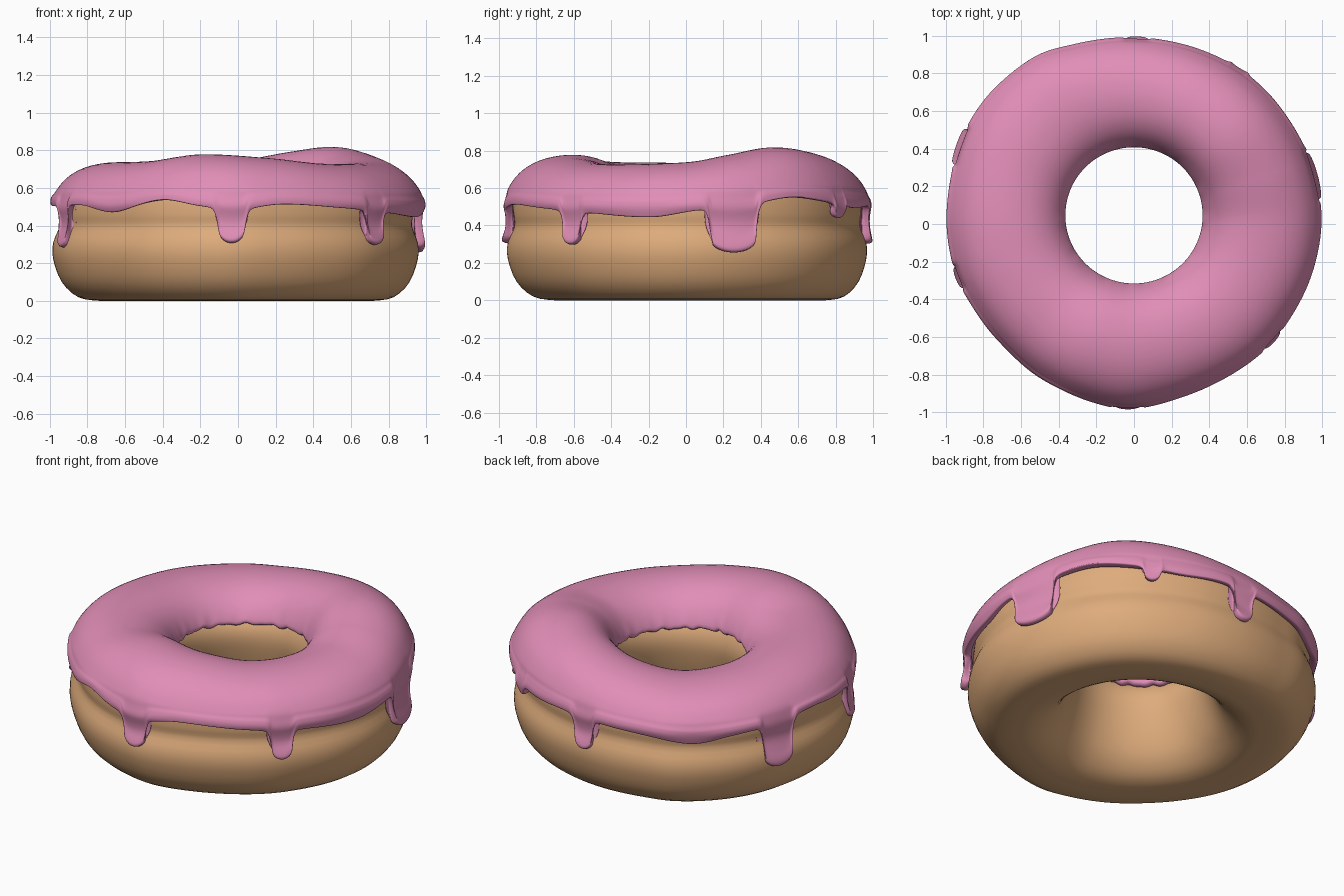
import bpy, bmesh
from math import sin, cos, radians, exp, sqrt

if "Cube" in bpy.data.objects:
    bpy.data.objects.remove(bpy.data.objects["Cube"])

def hermite(keys, x, period=None):
    """Smooth curve through (x, y) keys, optionally periodic."""
    if period:
        x %= period
        keys = ([(a - period, b) for a, b in keys[-2:]] + keys
                + [(a + period, b) for a, b in keys[:2]])
    n = len(keys)
    x = min(max(x, keys[0][0]), keys[-1][0])
    i = max(j for j in range(n - 1) if keys[j][0] <= x)

    def slope(j):
        a, b = keys[max(j - 1, 0)], keys[min(j + 1, n - 1)]
        return (b[1] - a[1]) / (b[0] - a[0])
    (x0, y0), (x1, y1) = keys[i], keys[i + 1]
    h = x1 - x0
    t = (x - x0) / h
    return ((2*t**3 - 3*t*t + 1) * y0 + (t**3 - 2*t*t + t) * h * slope(i)
            + (3*t*t - 2*t**3) * y1 + (t**3 - t*t) * h * slope(i + 1))

def sample(pts, steps, closed=False):
    """Smooth 2D profile through the points."""
    n = len(pts)
    keys = [[(i, p[k]) for i, p in enumerate(pts)] for k in (0, 1)]
    per = n if closed else None
    count = n * steps if closed else (n - 1) * steps + 1
    return [[hermite(keys[k], j / steps, per) for k in (0, 1)] for j in range(count)]

# Angle tables (degrees): outer radius, height of the top, hem of the icing
RADIUS = [(0, .99), (22, .99), (45, .995), (70, .985), (90, .985), (108, 1.0), (120, 1.03),
          (135, 1.03), (150, 1.02), (165, 1.0), (180, .99), (197, .975), (210, .955),
          (225, .945), (240, .955), (255, .965), (268, .975), (285, .95), (300, .945),
          (318, .96), (330, .965), (345, .98)]
TOP = [(0, .74), (20, .78), (42, .82), (65, .795), (90, .745), (120, .705), (150, .715),
       (180, .735), (225, .745), (252, .78), (285, .76), (315, .73)]
HEM = [(3, .475), (20, .51), (35, .55), (50, .525), (65, .49), (80, .50), (100, .48),
       (115, .46), (128, .43), (140, .47), (170, .52), (185, .50), (210, .505), (225, .465),
       (245, .535), (258, .50), (270, .48), (284, .51), (305, .49), (325, .465), (349, .44)]
# Drips: angle, lowest point, half width in degrees
DRIPS = [(15, .255, 7.4), (56, .435, 3), (89, .305, 3.5), (156, .235, 5.5), (197, .285, 3.5),
         (268, .31, 4.4), (320, .30, 3.7)]

def apart(a, d):
    return abs((a - d + 180) % 360 - 180)

def hem(a):
    """Icing edge height and drip strength: round tips, steep sides, filleted roots."""
    base = z = hermite(HEM, a, 360)
    strength = 0
    for d, low, w in DRIPS:
        x = apart(a, d) / w
        tip = min(radians(w) * .9, .075, (base - low) * .7)
        if x < 1:
            z, k = low + tip * (1 - sqrt(1 - x * x)), 1
        else:
            k = exp(-(x - 1) * 6 * w / 4)
            z -= (base - low - tip) * k
        strength = max(strength, k)
    return z, strength

def place(a, u, z, grow_in=0.0, grow_out=0.0, bulge=0.0):
    """u runs from the hole (0) to the outside (1)."""
    t = radians(a)
    inner = .357 + .046 * sin(t) + grow_in
    outer = hermite(RADIUS, a, 360) + grow_out
    r = inner + u * (outer - inner) + bulge
    return (r * cos(t), r * sin(t), z)

def swell(a, z):
    """Raise or lower the upper half to follow the TOP table."""
    return z if z < .45 else .45 + (z - .45) * (hermite(TOP, a, 360) - .45) / .29

def ring_mesh(name, rings, closed, color):
    bm = bmesh.new()
    vs = [[bm.verts.new(p) for p in ring] for ring in rings]
    n, m = len(vs), len(vs[0])
    for i in range(n):
        a, b = vs[i], vs[(i + 1) % n]
        for j in range(m if closed else m - 1):
            k = (j + 1) % m
            bm.faces.new((a[j], b[j], b[k], a[k])).smooth = True
    bmesh.ops.recalc_face_normals(bm, faces=bm.faces)
    if not closed and sum(f.normal.z * f.calc_area() for f in bm.faces) < 0:
        bmesh.ops.reverse_faces(bm, faces=bm.faces)
    me = bpy.data.meshes.new(name)
    bm.to_mesh(me)
    bm.free()
    mat = bpy.data.materials.new(name)
    mat.diffuse_color = color
    mat.use_nodes = True
    mat.node_tree.nodes["Principled BSDF"].inputs["Base Color"].default_value = mat.diffuse_color
    me.materials.append(mat)
    ob = bpy.data.objects.new(name, me)
    bpy.context.collection.objects.link(ob)
    return ob

# Dough: ring with flat base, funnelled hole and a pinched waist
dough_profile = sample([(.45, 0), (.6, 0), (.78, .02), (.92, .10), (.993, .22), (.993, .31),
                        (.94, .395), (.95, .46), (.93, .56), (.83, .65), (.55, .70),
                        (.3, .66), (.14, .58), (.045, .51), (.01, .43), (.03, .33),
                        (.085, .21), (.17, .105), (.3, .03)], 3, True)
rings = []
for i in range(160):
    a = i * 360 / 160
    rings.append([place(a, u, max(0, swell(a, z)), .008, -.018 - .013 * cos(radians(a)))
                  for u, z in dough_profile])
ring_mesh("dough", rings, True, (.73, .41, .20, 1))

# Icing: cap over the top, ending in a wavy hem with drips that hug the waist
cap = sample([(0, .525), (.03, .58), (.12, .66), (.28, .72), (.5, .74), (.72, .715),
              (.88, .655), (.97, .58)], 2)
side = [(.2, 1.01), (.28, 1.005), (.34, .985), (.4, .965), (.45, .975), (.51, 1.0),
        (.58, .985), (.7, .96)]
angles = [i * .5 for i in range(720)
          if i % 4 == 0 or any(apart(i * .5, d) < w * 1.2 + 2 for d, _, w in DRIPS)]
rings = []
for a in angles:
    low, drip = hem(a)
    wob = .006 * sin(radians(a * 19)) + .004 * sin(radians(a * 31))
    ring = [place(a, u, swell(a, z) + wob * max(0, 1 - j / 3)) for j, (u, z) in enumerate(cap)]
    top = ring[-1][2]
    for k in range(1, 13):
        f = k / 12
        z = top + (low - top) * f
        u = .97 + (hermite(side, z) - .97) * min(1, f * 3)
        lip = .007 * exp(-((z - low - .03) / .04) ** 2) * min(1, f * 2)
        ring.append(place(a, u, z, bulge=lip + .012 * drip * f))
    rings.append(ring)
icing = ring_mesh("icing", rings, False, (.75, .27, .47, 1))
sol = icing.modifiers.new("thickness", 'SOLIDIFY')
sol.thickness = .045
sol.offset = -1
sub = icing.modifiers.new("round", 'SUBSURF')
sub.levels = sub.render_levels = 1
